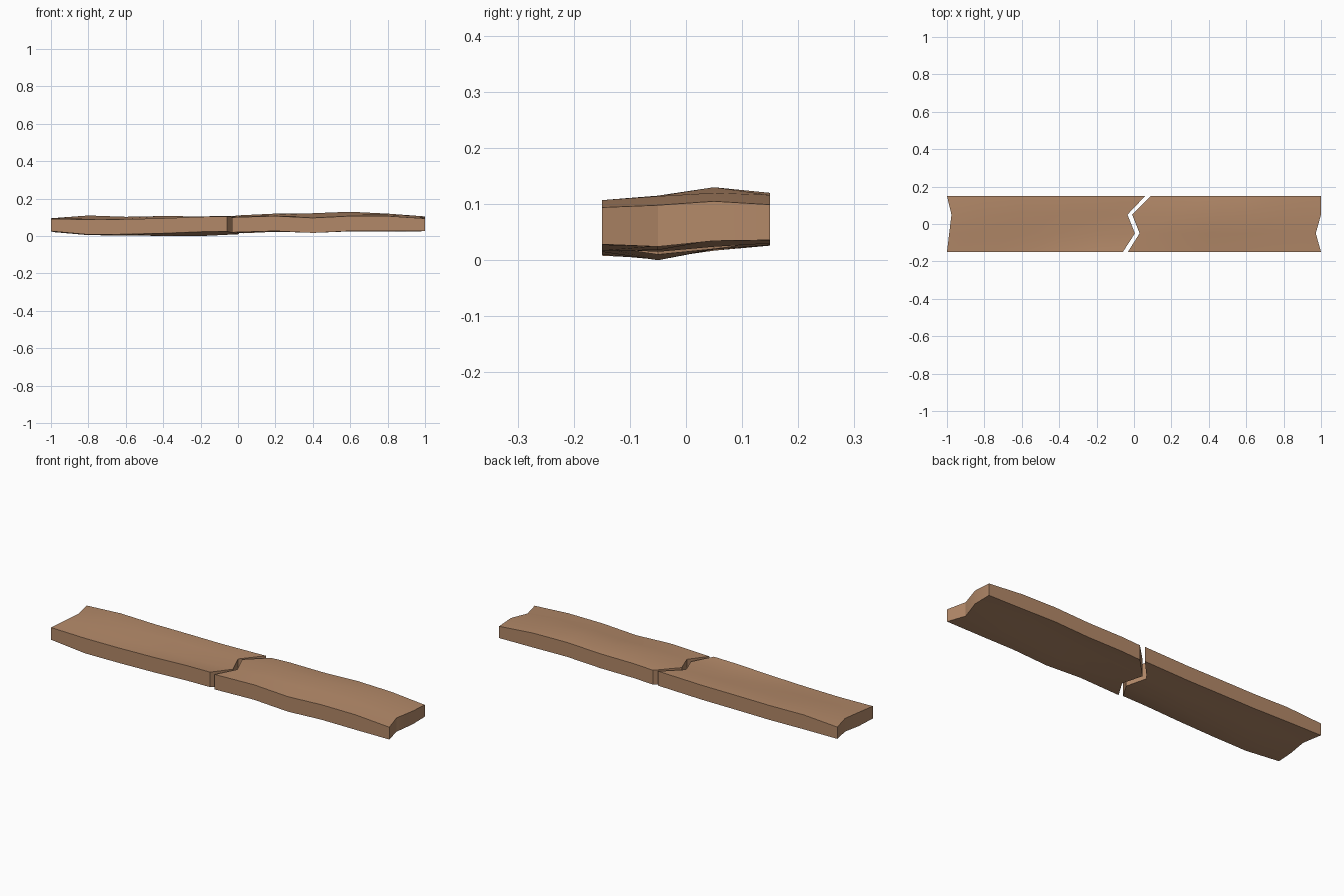
import bpy, bmesh, math

if "Cube" in bpy.data.objects:
    bpy.data.objects.remove(bpy.data.objects["Cube"])

wood = bpy.data.materials.new("brown wood")
wood.diffuse_color = (0.45, 0.25, 0.14, 1)
wood.use_nodes = True
wood.node_tree.nodes["Principled BSDF"].inputs["Base Color"].default_value = wood.diffuse_color

ROWS = [-0.15, -0.05, 0.05, 0.15]        # lines running along the plank
THICK = [0.08, 0.09, 0.086, 0.077]       # thickness under each line


def plank_half(name, start, mid, end, tops, outer):
    """Warped board half: jagged start and end edges, top height per row and column."""
    bm = bmesh.new()
    top, bot = [], []
    for r, y in enumerate(ROWS):
        xs = [start[r]] + mid + [end[r]]
        t_row, b_row = [], []
        for c, x in enumerate(xs):
            z = tops[r][c]
            t = THICK[r] * (0.82 if c == outer else 1.0)
            t_row.append(bm.verts.new((x, y, z)))
            b_row.append(bm.verts.new((x, y, z - t)))
        top.append(t_row)
        bot.append(b_row)
    n, m = len(ROWS) - 1, len(top[0]) - 1
    for r in range(n):
        for c in range(m):
            for g in (top, bot):
                bm.faces.new((g[r][c], g[r][c + 1], g[r + 1][c + 1], g[r + 1][c]))
        for c in (0, m):                 # jagged ends
            bm.faces.new((top[r][c], top[r + 1][c], bot[r + 1][c], bot[r][c]))
    for r in (0, n):                     # long sides
        for c in range(m):
            bm.faces.new((top[r][c], top[r][c + 1], bot[r][c + 1], bot[r][c]))
    bmesh.ops.recalc_face_normals(bm, faces=bm.faces)
    me = bpy.data.meshes.new(name)
    bm.to_mesh(me)
    bm.free()
    me.materials.append(wood)
    ob = bpy.data.objects.new(name, me)
    bpy.context.collection.objects.link(ob)
    bpy.ops.object.select_all(action='DESELECT')
    ob.select_set(True)
    bpy.context.view_layer.objects.active = ob
    bpy.ops.object.shade_smooth_by_angle(angle=math.radians(30))
    return ob


# left half, from the outer end to the break
plank_half("left_plank_half",
           [-1, -0.988, -0.976, -1], [-0.8, -0.6, -0.4, -0.2],
           [-0.06, 0.005, -0.035, 0.06],
           [[.092, .088, .090, .095, .103, .105],
            [.095, .095, .093, .091, .090, .100],
            [.097, .110, .103, .107, .105, .106],
            [.095, .107, .103, .104, .104, .110]], 0)

# right half, from the break to the outer end
plank_half("right_plank_half",
           [-0.033, 0.03, -0.01, 0.09], [0.2, 0.4, 0.6, 0.8],
           [1, 0.972, 1, 1],
           [[.100, .107, .097, .107, .107, .094],
            [.105, .113, .108, .115, .114, .098],
            [.110, .120, .122, .130, .120, .105],
            [.107, .112, .112, .120, .116, .099]], 5)
